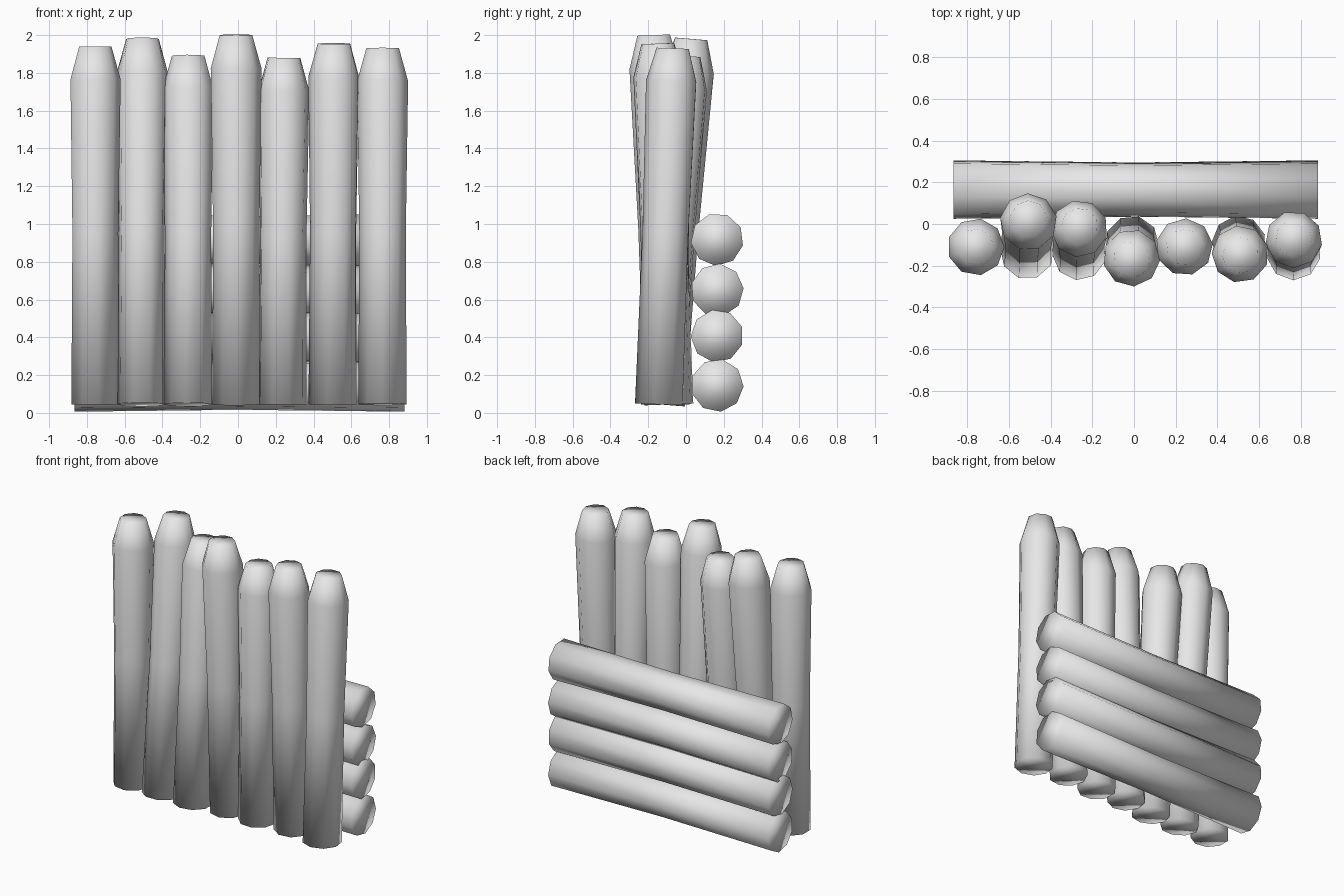
import bpy, bmesh, math
from mathutils import Vector

cube = bpy.data.objects.get("Cube")
if cube:
    bpy.data.objects.remove(cube)

SIDES = 9

# Single plain grey for all timber
timber = bpy.data.materials.new("light_grey_timber")
timber.use_nodes = True
GREY = (0.8, 0.8, 0.8, 1)
timber.diffuse_color = GREY
timber.node_tree.nodes["Principled BSDF"].inputs["Base Color"].default_value = GREY


def make_log(name, start, end, stations, phase):
    """Round timber along start-end; stations are (fraction, radius) rings."""
    start, end = Vector(start), Vector(end)
    axis = end - start
    w = axis.normalized()
    ref = Vector((0, 1, 0))
    u = ref.cross(w).normalized()
    v = w.cross(u)
    bm = bmesh.new()
    rings = []
    for t, r in stations:
        ring = []
        for i in range(SIDES):
            a = math.tau * i / SIDES + phase
            ring.append(bm.verts.new(start + axis * t + r * (u * math.cos(a) + v * math.sin(a))))
        rings.append(ring)
    for low, high in zip(rings, rings[1:]):
        for i in range(SIDES):
            j = (i + 1) % SIDES
            bm.faces.new((low[i], low[j], high[j], high[i]))
    bm.faces.new(rings[0][::-1])
    bm.faces.new(rings[-1])
    for f in bm.faces:
        f.smooth = True
    mesh = bpy.data.meshes.new(name)
    bm.to_mesh(mesh)
    bm.free()
    mesh.materials.append(timber)
    obj = bpy.data.objects.new(name, mesh)
    bpy.context.collection.objects.link(obj)
    return obj


# Upright posts: base x, base y, top x, top y, top z
posts = [
    (-0.76, -0.11, -0.758, -0.11, 1.94),
    (-0.512, -0.135, -0.505, 0.025, 1.98),
    (-0.262, -0.14, -0.262, -0.01, 1.89),
    (-0.01, -0.09, -0.012, -0.17, 2.0),
    (0.235, -0.11, 0.242, -0.11, 1.88),
    (0.503, -0.09, 0.51, -0.15, 1.955),
    (0.765, -0.14, 0.766, -0.068, 1.93),
]
for n, (bx, by, tx, ty, tz) in enumerate(posts):
    shoulder = 1 - 0.175 / (tz - 0.045)
    make_log(f"upright_post_{n + 1}", (bx, by, 0.045), (tx, ty, tz),
             [(0, 0.13), (0.48, 0.125), (shoulder, 0.137), (1, 0.088)], n * 0.9)

# Horizontal backing logs, slightly waisted at the middle
for n, z in enumerate((0.145, 0.407, 0.65, 0.918)):
    make_log(f"cross_log_{n + 1}", (-0.865, 0.165, z), (0.882, 0.165, z),
             [(0, 0.14), (0.5, 0.13), (1, 0.14)], n * 1.1 + 0.14)
